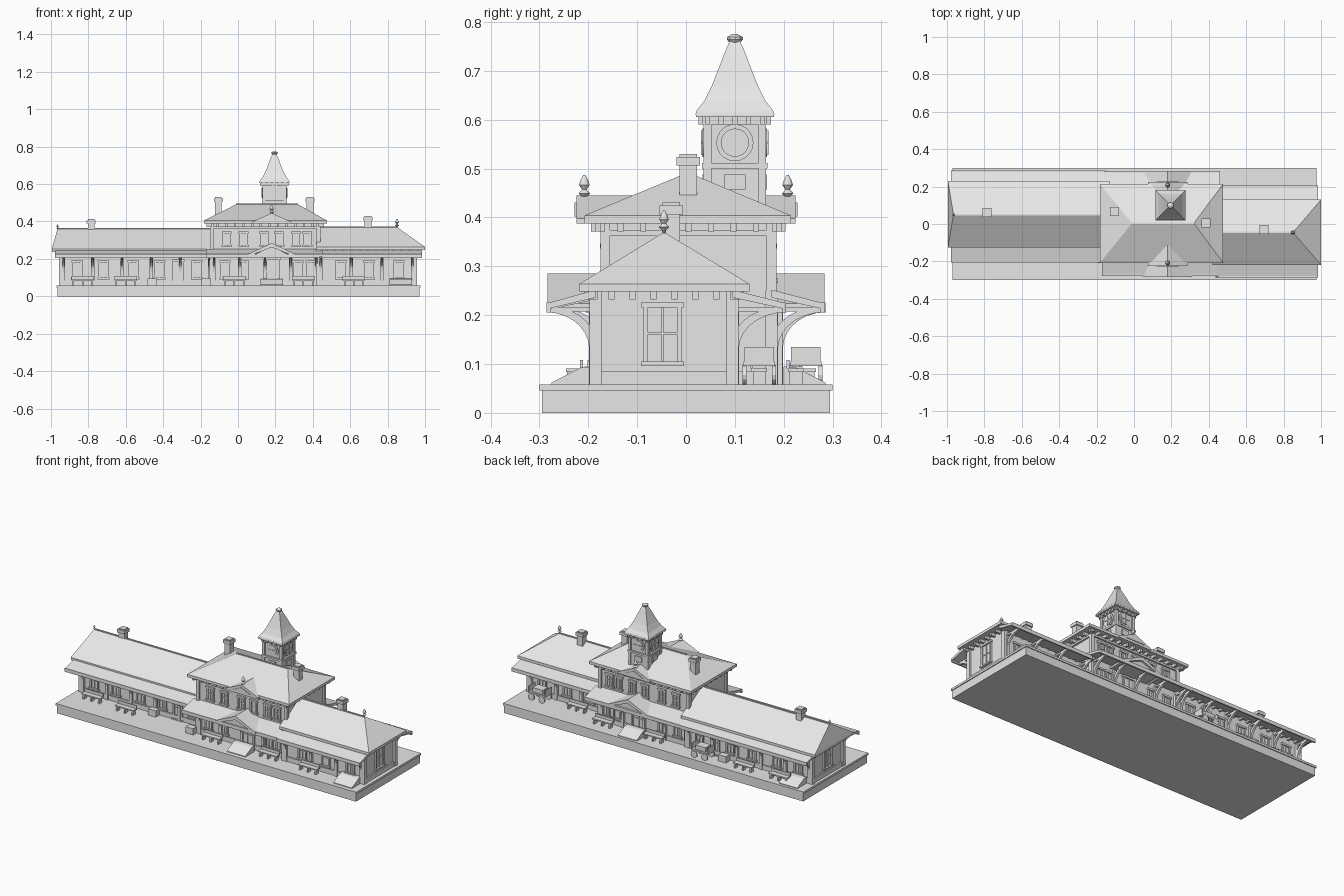
import bpy, bmesh, math

if "Cube" in bpy.data.objects:
    bpy.data.objects.remove(bpy.data.objects["Cube"])

mat = bpy.data.materials.new("light grey")
mat.diffuse_color = (0.8, 0.8, 0.8, 1)
mat.use_nodes = True
mat.node_tree.nodes["Principled BSDF"].inputs["Base Color"].default_value = mat.diffuse_color
parts = {}


def bm_of(name):
    return parts.setdefault(name, bmesh.new())


def loft(name, rings):
    """Closed skin through rings of equal length."""
    bm = bm_of(name)
    vs = [[bm.verts.new(p) for p in r] for r in rings]
    n = len(vs[0])
    for a, b in zip(vs, vs[1:]):
        for i in range(n):
            bm.faces.new((a[i], a[(i + 1) % n], b[(i + 1) % n], b[i]))
    bm.faces.new(vs[0][::-1])
    bm.faces.new(vs[-1])


def box(name, x0, x1, y0, y1, z0, z1):
    loft(name, [[(x0, y0, z), (x1, y0, z), (x1, y1, z), (x0, y1, z)] for z in (z0, z1)])


def prism_x(name, prof, x0, x1):
    loft(name, [[(x, y, z) for y, z in prof] for x in (x0, x1)])


def prism_y(name, prof, y0, y1):
    loft(name, [[(x, y, z) for x, z in prof] for y in (y0, y1)])


def turned(name, x, y, prof, n=10, rot=0.0):
    loft(name, [[(x + r * math.cos(rot + k * math.tau / n), y + r * math.sin(rot + k * math.tau / n), z)
                 for k in range(n)] for r, z in prof])


def finial(x, y, z, s=1.0):
    prof = [(.005, 0), (.005, .01), (.013, .018), (.005, .026), (.012, .036), (.009, .046), (.002, .058)]
    turned("finials", x, y, [(r * s, z + h * s) for r, h in prof])


def hip(name, x0, x1, y0, y1, z0, xa, xb, yr, zr, t=.016):
    box(name, x0, x1, y0, y1, z0, z0 + t)
    bm = bm_of(name)
    v = [bm.verts.new(p) for p in ((x0, y0, z0 + t), (x1, y0, z0 + t), (x1, y1, z0 + t), (x0, y1, z0 + t),
                                   (xa, yr, zr), (xb, yr, zr))]
    for f in ((0, 1, 5, 4), (1, 2, 5), (2, 3, 4, 5), (3, 0, 4), (3, 2, 1, 0)):
        bm.faces.new([v[i] for i in f])
    box(name, xa, xb, yr - .004, yr + .004, zr - .01, zr + .003)


def on_wall(name, axis, plane, s, u0, u1, z0, z1, d):
    """Plate of depth d standing out of a wall on side s."""
    a, b = sorted((plane - s * .002, plane + s * d))
    if axis == 'y':
        box(name, u0, u1, a, b, z0, z1)
    else:
        box(name, a, b, u0, u1, z0, z1)


def window(axis, plane, s, u, z0, z1, w=.055, name="windows"):
    h, f = w / 2, .009
    on_wall(name, axis, plane, s, u - h, u + h, z0, z1, .002)
    for sx in (-1, 1):
        c = u + sx * (h - f / 2)
        on_wall(name, axis, plane, s, c - f / 2, c + f / 2, z0, z1, .009)
    on_wall(name, axis, plane, s, u - h - .004, u + h + .004, z1 - f, z1 + .002, .011)
    on_wall(name, axis, plane, s, u - h - .005, u + h + .005, z0 - .004, z0 + f - .004, .013)
    on_wall(name, axis, plane, s, u - .002, u + .002, z0, z1, .006)
    zm = (z0 + z1) / 2
    on_wall(name, axis, plane, s, u - h, u + h, zm - .002, zm + .002, .006)


def bracket(x, yw, ye):
    """Wall pilaster with a curved canopy brace."""
    s = 1 if ye > yw else -1
    L = abs(ye - yw) - .012
    a, b = sorted((yw - s * .002, yw + s * .013))
    box("pilasters", x - .009, x + .009, a, b, .055, .215)
    inner, outer = [], []
    for k in range(8):
        t = k / 7 * math.pi / 2
        y, z = L * (1 - math.cos(t)), .135 + .075 * math.sin(t)
        outer.append((yw + s * (y + .013), z - .004))
        inner.append((yw + s * y, z + .006))
    prism_x("canopy_brackets", outer + inner[::-1], x - .006, x + .006)
    a, b = sorted((yw, ye - s * .01))
    box("canopy_brackets", x - .006, x + .006, a, b, .207, .217)


def bench(x, y, s, w=.12):
    box("benches", x - w / 2, x + w / 2, y - .016, y + .016, .084, .091)
    b = y - s * .016
    box("benches", x - w / 2, x + w / 2, b - .003, b + .003, .091, .108)
    for dx in (-w / 2 + .01, 0, w / 2 - .01):
        box("benches", x + dx - .004, x + dx + .004, y - .013, y + .013, .055, .086)


def chimney(x, y, z0, z1):
    box("chimneys", x - .018, x + .018, y - .018, y + .018, z0, z1)
    box("chimneys", x - .024, x + .024, y - .024, y + .024, z1 - .024, z1 - .006)


def dentils(x0, x1, y0, y1, z, step=.045):
    """Small eave blocks around a wall top."""
    nx, ny = round((x1 - x0) / step), round((y1 - y0) / step)
    for i in range(nx + 1):
        x = x0 + (x1 - x0) * i / nx
        for y in (y0, y1):
            box("eave_blocks", x - .006, x + .006, y - .014, y + .014, z - .018, z + .004)
    for i in range(ny + 1):
        y = y0 + (y1 - y0) * i / ny
        for x in (x0, x1):
            box("eave_blocks", x - .014, x + .014, y - .006, y + .006, z - .018, z + .004)


# platform
box("platform", -.965, .97, -.295, .295, 0, .05)
box("platform", -.97, .975, -.3, .3, .046, .058)

# sections: x range, wall y range, canopy front and back edges
left = (-.945, -.14, -.095, .185, -.205, .285)
mid = (-.14, .43, -.165, .175, -.278, .283)
right = (.43, .945, -.185, .095, -.285, .205)
box("left_walls", *left[:4], .05, .26)
box("centre_walls", *mid[:4], .05, .395)
box("right_walls", *right[:4], .05, .265)

# skirting and corner posts
for x0, x1, y0, y1, _, _ in (left, mid, right):
    box("skirting", x0 - .008, x1 + .008, y0 - .008, y1 + .008, .055, .085)
    for x in (x0, x1):
        for y in (y0, y1):
            box("corner_posts", x - .012, x + .012, y - .012, y + .012, .055, .25)
for x in mid[:2]:
    for y in mid[2:4]:
        box("corner_posts", x - .01, x + .01, y - .01, y + .01, .25, .39)
box("string_course", -.15, .44, -.175, .185, .362, .374)

# roofs
hip("left_roof", -.995, -.13, -.125, .23, .238, -.965, -.13, .05, .362)
hip("right_roof", .42, 1.0, -.218, .13, .248, .42, .85, -.045, .37)
hip("centre_roof", -.183, .477, -.208, .215, .388, -.01, .32, .004, .492)
dentils(-.965, -.14, -.1, .2, .24)
dentils(.43, .962, -.195, .105, .25)
dentils(-.155, .445, -.18, .19, .389)
finial(-.965, .05, .355, .5)
finial(.85, -.045, .365, .85)

# platform canopies with brackets
for (x0, x1, y0, y1, cf, cb), a, b, n in ((left, -.978, -.16, 6), (mid, -.17, .46, 5), (right, .45, .985, 4)):
    for yw, ye in ((y0, cf), (y1, cb)):
        prism_x("canopies", [(yw, .252), (ye, .224), (ye, .212), (yw, .236)], a, b)
        for i in range(n):
            bracket(x0 + .012 + (x1 - x0 - .024) * i / (n - 1), yw, ye)
        lo, hi = sorted((ye, ye + (.008 if ye < 0 else -.008)))
        box("canopy_edges", a, b, lo, hi, .205, .226)

# entrance gables and roof gables, front and back
for s, wall in ((-1, -.165), (1, .175)):
    prism_y("entrance_gables", [(.05, .212), (.05, .224), (.18, .285), (.31, .224), (.31, .212), (.18, .262)],
            wall - s * .01, s * .283)
    prism_y("entrance_gables", [(.07, .212), (.18, .268), (.29, .212)], wall, s * .272)
    prism_y("roof_gables", [(.075, .388), (.075, .398), (.18, .445), (.285, .398), (.285, .388)], s * .03, s * .224)
    prism_y("gable_panels", [(.12, .402), (.18, .43), (.24, .402)], s * .223, s * .228)
    finial(.18, s * .208, .432, .95)

# windows and doors, front and back
for s, k in ((-1, 2), (1, 3)):
    for x in (-.86, -.72, -.56, -.42, -.22):
        window('y', left[k], s, x, .095, .19)
    window('y', left[k], s, -.32, .06, .195, .06, "doors")
    for x in (-.07, .03, .32, .39):
        window('y', mid[k], s, x, .095, .19, .05)
    window('y', mid[k], s, .18, .06, .205, .09, "doors")
    for x in (-.06, .03, .14, .22, .31, .37):
        window('y', mid[k], s, x, .27, .345, .045)
    for x in (.55, .7, .86):
        window('y', right[k], s, x, .095, .19)
for s, p, c in ((-1, -.945, .045), (1, .945, -.048)):
    window('x', p, s, c, .1, .225, .078, "end_windows")

# chimneys
chimney(-.105, .068, .42, .53)
chimney(.385, .005, .42, .53)
chimney(-.785, .062, .33, .412)
chimney(.695, -.03, .33, .43)

# clock tower
tx, ty = .195, .1


def square(name, h, z0, z1):
    box(name, tx - h, tx + h, ty - h, ty + h, z0, z1)


square("tower_base", .06, .42, .505)
square("tower_ledge", .067, .5, .511)
square("tower_shaft", .057, .51, .605)
square("tower_cornice", .066, .59, .606)
square("tower_eave", .08, .605, .614)
for sx in (-1, 1):
    for sy in (-1, 1):
        x, y = tx + sx * .056, ty + sy * .056
        box("tower_posts", x - .008, x + .008, y - .008, y + .008, .42, .6)
r2 = math.sqrt(2)
turned("tower_roof", tx, ty, [(h * r2, z) for h, z in ((.081, .61), (.078, .619), (.063, .638), (.047, .67),
                              (.032, .708), (.019, .742), (.01, .762))], 4, math.pi / 4)
turned("tower_finial", tx, ty, [(.01, .755), (.017, .764), (.017, .769), (.006, .775)])
for i in range(5):
    o = -.056 + .028 * i
    for s in (-1, 1):
        box("tower_blocks", tx + o - .005, tx + o + .005, ty + s * .068 - .006, ty + s * .068 + .006, .59, .607)
        box("tower_blocks", tx + s * .068 - .006, tx + s * .068 + .006, ty + o - .005, ty + o + .005, .59, .607)

# clock faces: raised rim ring, dial and hands on all four sides
for q in range(4):
    ca, sa = round(math.cos(q * math.pi / 2)), round(math.sin(q * math.pi / 2))

    def face(u, d, z):
        return (tx + d * ca - u * sa, ty + d * sa + u * ca, z)
    for rad, d0, d1 in ((.038, .056, .062), (.029, .06, .066)):
        loft("clock_faces", [[face(rad * math.cos(k * math.tau / 20), d, .553 + rad * math.sin(k * math.tau / 20))
                              for k in range(20)] for d in (d0, d1)])
    for w, h in ((.002, .025), (.025, .002)):
        loft("clock_hands", [[face(-w, d, .553 - h), face(w, d, .553 - h), face(w, d, .553 + h),
                              face(-w, d, .553 + h)] for d in (.064, .069)])
    loft("tower_panels", [[face(-.022, d, .457), face(.022, d, .457), face(.022, d, .488),
                           face(-.022, d, .488)] for d in (.058, .066)])

# benches along both platforms
for x, y in ((-.83, -.16), (-.6, -.18), (-.02, -.215), (.35, -.215), (.62, -.23)):
    bench(x, y, -1)
for x, y in ((-.78, .25), (-.55, .25), (.05, .225), (.38, .225), (.6, .15)):
    bench(x, y, 1)

# sloped ramps and luggage
for x, y, s in ((.87, -.19, -1), (.18, -.19, -1), (.18, .2, 1), (-.86, .2, 1)):
    prism_x("ramps", [(y, .055), (y, .095), (y + s * .025, .093), (y + s * .085, .062), (y + s * .085, .055)],
            x - .06, x + .06)
for x, y in ((-.46, -.12), (-.17, -.19), (-.4, .22)):
    box("trunks", x - .025, x + .025, y - .018, y + .018, .055, .095)

# baggage carts with four wheels
for x, y in ((.84, .15), (-.28, .245)):
    box("carts", x - .055, x + .055, y - .032, y + .032, .096, .105)
    box("cart_load", x - .035, x + .03, y - .025, y + .025, .105, .13)
    for sx in (-1, 1):
        box("carts", x + sx * .053 - .003, x + sx * .053 + .003, y - .03, y + .03, .1, .135)
        for sy in (-1, 1):
            wx, wy = x + sx * .034, y + sy * .03
            prism_y("cart_wheels", [(wx + .02 * math.cos(k * math.tau / 12), .078 + .02 * math.sin(k * math.tau / 12))
                                    for k in range(12)], wy - .004, wy + .004)

for name, bm in parts.items():
    bmesh.ops.recalc_face_normals(bm, faces=bm.faces)
    me = bpy.data.meshes.new(name)
    bm.to_mesh(me)
    bm.free()
    me.materials.append(mat)
    bpy.context.collection.objects.link(bpy.data.objects.new(name, me))
